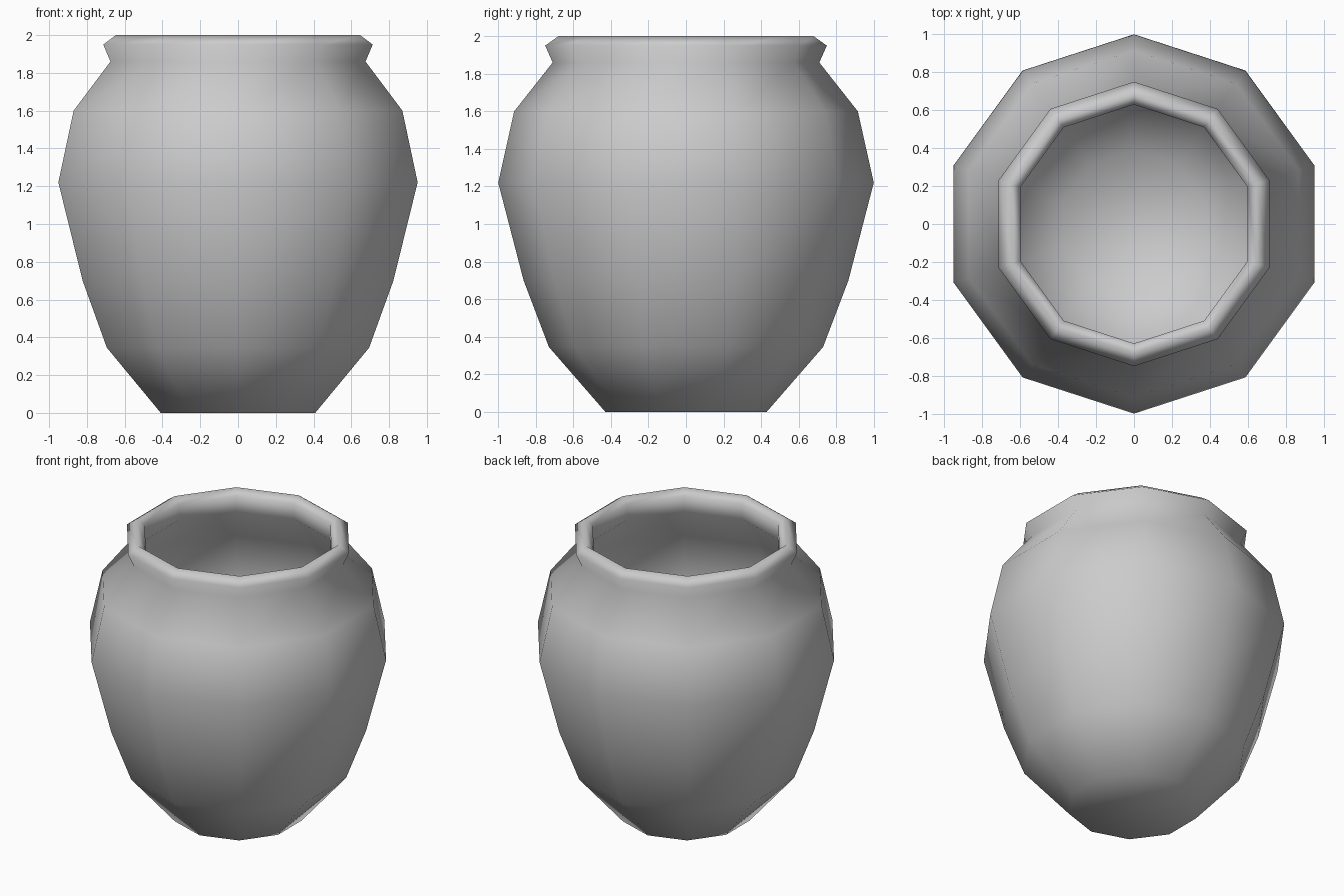
import bpy, bmesh, math

if "Cube" in bpy.data.objects:
    bpy.data.objects.remove(bpy.data.objects["Cube"])

SIDES = 10

# Profile (radius, z): outer base up to the rim, over the lip, down the inner wall
profile = [
    (0.43, 0.0), (0.73, 0.345), (0.865, 0.70), (1.0, 1.22), (0.915, 1.60),
    (0.71, 1.86), (0.75, 1.95), (0.68, 2.0), (0.63, 1.96),
    (0.63, 1.85), (0.84, 1.58), (0.93, 1.22), (0.80, 0.72), (0.665, 0.38),
    (0.39, 0.07),
]

bm = bmesh.new()

# Ten-sided rings with corners on the y axis
rings = []
for r, z in profile:
    angles = [math.pi / 2 + 2 * math.pi * i / SIDES for i in range(SIDES)]
    rings.append([bm.verts.new((r * math.cos(a), r * math.sin(a), z)) for a in angles])

# Walls between neighbouring rings
for low, high in zip(rings, rings[1:]):
    for i in range(SIDES):
        j = (i + 1) % SIDES
        bm.faces.new((low[i], low[j], high[j], high[i]))

# Outer base and inner floor
bm.faces.new(rings[0][::-1])
bm.faces.new(rings[-1])
bmesh.ops.recalc_face_normals(bm, faces=bm.faces)

# Smooth shading all over
for f in bm.faces:
    f.smooth = True

mesh = bpy.data.meshes.new("pot")
bm.to_mesh(mesh)
bm.free()
pot = bpy.data.objects.new("pot", mesh)
bpy.context.collection.objects.link(pot)
